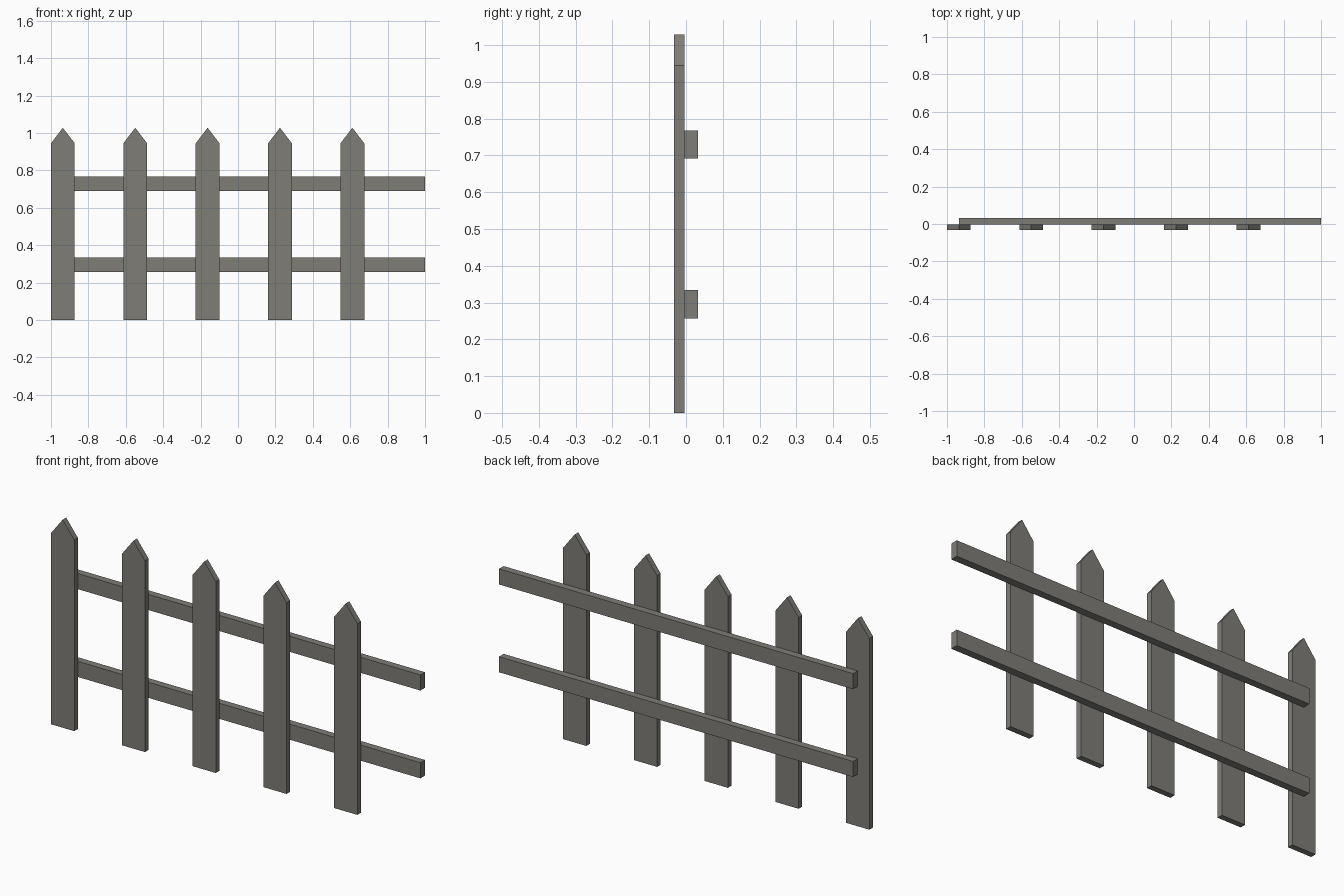
import bpy

if "Cube" in bpy.data.objects:
    bpy.data.objects.remove(bpy.data.objects["Cube"])

# Weathered wood colour
wood = bpy.data.materials.new("weathered_grey_wood")
wood.diffuse_color = (0.21, 0.205, 0.187, 1)
wood.use_nodes = True
wood.node_tree.nodes["Principled BSDF"].inputs["Base Color"].default_value = wood.diffuse_color


def extrude_profile(name, profile, y0, y1):
    """Solid from an (x, z) outline, counter-clockwise seen from the front."""
    n = len(profile)
    verts = [(x, y, z) for y in (y0, y1) for x, z in profile]
    faces = [tuple(range(n)), tuple(reversed(range(n, 2 * n)))]
    faces += [(i, i + n, (i + 1) % n + n, (i + 1) % n) for i in range(n)]
    mesh = bpy.data.meshes.new(name)
    mesh.from_pydata(verts, [], faces)
    mesh.materials.append(wood)
    obj = bpy.data.objects.new(name, mesh)
    bpy.context.collection.objects.link(obj)
    return obj


# Pointed pickets along the front
half = 0.0635
for i in range(5):
    cx = -1 + half + i * 0.387
    extrude_profile(f"picket_{i + 1}", [
        (cx - half, 0), (cx + half, 0), (cx + half, 0.945),
        (cx, 1.028), (cx - half, 0.945)], -0.032, -0.004)

# Two rails behind, starting at the middle of the first picket
for name, z0, z1 in (("lower_rail", 0.257, 0.334), ("upper_rail", 0.691, 0.768)):
    extrude_profile(name, [(-0.936, z0), (1, z0), (1, z1), (-0.936, z1)], -0.004, 0.032)
